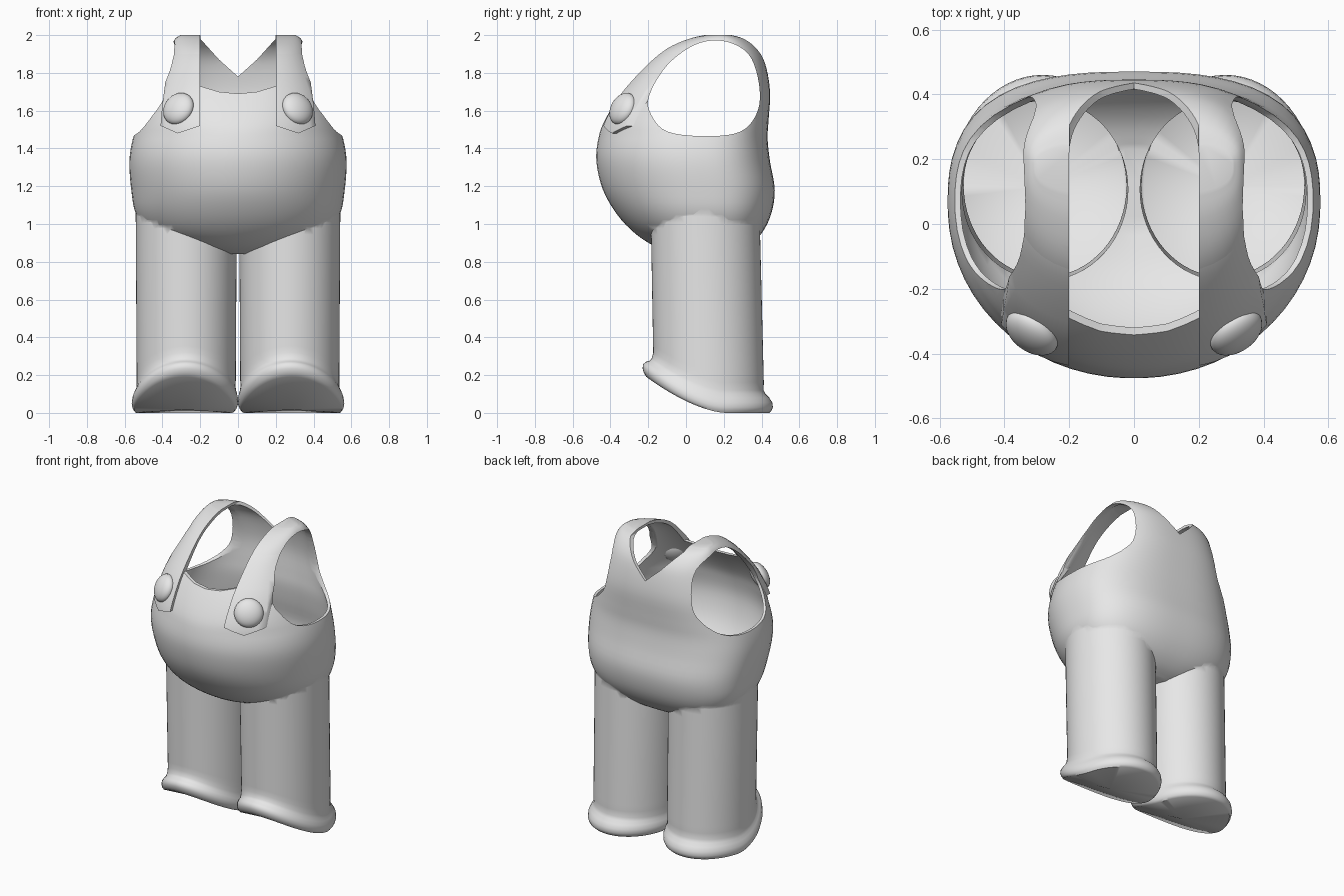
import bpy, bmesh, math
from mathutils import Vector

cube = bpy.data.objects.get("Cube")
if cube:
    bpy.data.objects.remove(cube, do_unlink=True)

grey = bpy.data.materials.new("plain_grey")
grey.use_nodes = True
grey.diffuse_color = (0.8, 0.8, 0.8, 1)
grey.node_tree.nodes["Principled BSDF"].inputs["Base Color"].default_value = (0.8, 0.8, 0.8, 1)

SEGMENTS = 64


def finish(bm, name):
    bmesh.ops.recalc_face_normals(bm, faces=bm.faces)
    mesh = bpy.data.meshes.new(name)
    bm.to_mesh(mesh)
    bm.free()
    mesh.materials.append(grey)
    obj = bpy.data.objects.new(name, mesh)
    bpy.context.collection.objects.link(obj)
    return obj


def activate(obj):
    bpy.ops.object.select_all(action='DESELECT')
    obj.select_set(True)
    bpy.context.view_layer.objects.active = obj


def combine(obj, other, operation, keep=False):
    activate(obj)
    mod = obj.modifiers.new("combine", 'BOOLEAN')
    mod.operation = operation
    mod.solver = 'EXACT'
    mod.object = other
    bpy.ops.object.modifier_apply(modifier=mod.name)
    if not keep:
        bpy.data.objects.remove(other, do_unlink=True)


def smooth(obj):
    activate(obj)
    bpy.ops.object.shade_smooth_by_angle(angle=math.radians(50))


def spline(keys, steps, closed=False):
    """Smooth curve through key tuples."""
    keys = [Vector(k) for k in keys]
    n = len(keys)
    pick = (lambda i: keys[i % n]) if closed else (lambda i: keys[max(0, min(n - 1, i))])
    out = []
    for i in range(n if closed else n - 1):
        a, b, c, d = (pick(i + k) for k in (-1, 0, 1, 2))
        for s in range(steps):
            t = s / steps
            out.append(b + (c - a) * t / 2 + (a * 2 - b * 5 + c * 4 - d) * t * t / 2
                       + (b * 3 - a - c * 3 + d) * t ** 3 / 2)
    return out if closed else out + [keys[-1]]


def loft(rings, name, low=None):
    """Skin closed rings; the low end may be a fan to a point."""
    bm = bmesh.new()
    loops = [[bm.verts.new(p) for p in ring] for ring in rings]
    for r, s in zip(loops, loops[1:]):
        for i in range(len(r)):
            j = (i + 1) % len(r)
            bm.faces.new((r[i], r[j], s[j], s[i]))
    bm.faces.new(loops[-1])
    if low is None:
        bm.faces.new(loops[0])
    else:
        tip = bm.verts.new(low)
        for i, v in enumerate(loops[0]):
            bm.faces.new((v, loops[0][(i + 1) % len(loops[0])], tip))
    return finish(bm, name)


def prism(outline, axis, start, end, name):
    """Extrude an outline along x (y,z outline) or y (x,z outline)."""
    def place(p, d):
        return (d, p[0], p[1]) if axis == 'x' else (p[0], d, p[1])
    return loft([[place(p, d) for p in outline] for d in (start, end)], name)


# Torso sections: height, half width, front, back
TORSO = [(.84, .10, -.03, .25), (.88, .30, -.16, .33), (.95, .47, -.27, .40),
         (1.05, .54, -.365, .45), (1.18, .565, -.44, .47), (1.33, .575, -.475, .445),
         (1.45, .557, -.465, .432), (1.55, .52, -.43, .437), (1.7, .452, -.335, .445),
         (1.85, .39, -.21, .42), (1.93, .36, -.115, .38), (1.98, .333, 0, .32), (2, .305, .09, .25)]
SECTIONS = [tuple(k) for k in spline(TORSO, 4)]


def torso(inset, name):
    rings = []
    for z, w, front, back in SECTIONS:
        # The front turns squarer towards the shoulders
        squareness = 2.05 + 0.95 * max(0, min(1, (z - 1.48) / 0.4))
        # A raised shell sinks away near the shoulders
        t = inset if inset > 0 else inset * max(-0.2, min(1, (1.9 - z) / 0.2))
        mid = front + 0.58 * (back - front)
        if inset > 0:
            z += t * (1.42 - z) / 0.58
        ring = []
        for i in range(SEGMENTS):
            a = math.tau * (i + 0.5) / SEGMENTS
            c, s = math.cos(a), math.sin(a)
            n = 2.7 if s > 0 else squareness
            r = (abs(c) ** n + abs(s) ** n) ** (-1 / n)
            depth = back - mid if s > 0 else mid - front
            ring.append((r * c * (w - t), mid + r * s * (depth - t), z))
        rings.append(ring)
    return loft(rings, name)


def hem_height(y):
    return 0.205 * max(0, (0.21 - y) / 0.44) ** 1.6


# Leg sections: height above the slanted hem, half width, half depth
HEM = [(0, .265, .325), (.012, .275, .338), (.03, .281, .345), (.055, .28, .342),
       (.08, .272, .326), (.1, .265, .306), (.12, .262, .296)]
LEG_TOP = 1.12


def leg(side, inset, name):
    y = 0.115
    top = LEG_TOP + inset * 4
    lift = 0.8 * inset

    def ring(cx, rx, ry, cy, height):
        pts = []
        for i in range(SEGMENTS):
            a = math.tau * i / SEGMENTS
            py = cy + (ry - inset) * math.sin(a)
            pts.append((side * cx + (rx - inset) * math.cos(a), py, height(py)))
        return pts

    rings = [ring(.284 - .08 * h, rx, ry, y, lambda py: hem_height(py) + h + lift)
             for h, rx, ry in HEM]
    for k in range(1, 25):
        f = k / 24
        rings.append(ring(.274, .262 + .006 * f, .293 - .005 * f, .12 - .02 * f,
                          lambda py: (hem_height(py) + .12 + lift) * (1 - f) + top * f))
    return loft(rings, name, low=(side * .284, y, hem_height(y) + lift))


# Cutter for both arm openings
ARM = [(-.195, 1.68), (-.185, 1.58), (-.1, 1.49), (.1, 1.465), (.29, 1.49), (.38, 1.6),
       (.385, 1.75), (.33, 1.9), (.2, 1.968), (.05, 1.95), (-.1, 1.84)]
arm_cutter = prism(spline(ARM, 5, closed=True), 'x', -1, 1, "arm_cutter")
arm_cutter.hide_render = True

# Hollow trousers: outer shape, then the inside, then the openings
overalls = torso(0, "overalls")
for side in (1, -1):
    combine(overalls, leg(side, 0, "leg"), 'UNION')
hollow = torso(0.017, "hollow")
for side in (1, -1):
    combine(hollow, leg(side, 0.011, "leg_hollow"), 'UNION')
combine(overalls, hollow, 'DIFFERENCE')
combine(overalls, arm_cutter, 'DIFFERENCE', keep=True)
bib = [(-.2, 2.2), (-.2, 1.73), (-.1, 1.7), (0, 1.69), (.1, 1.7), (.2, 1.73), (.2, 2.2)]
combine(overalls, prism(bib, 'y', -1, .22, "bib_cutter"), 'DIFFERENCE')
neck = [(-.199, 2.2), (-.199, 1.98), (-.1, 1.87), (0, 1.78), (.1, 1.87), (.199, 1.98), (.199, 2.2)]
combine(overalls, prism(neck, 'y', .1, 1, "neck_cutter"), 'DIFFERENCE')
smooth(overalls)

# Raised strap ends with pointed tabs, and round buttons
STRAP = [(.2, 1.52), (.32, 1.48), (.41, 1.52), (.402, 1.62), (.385, 1.75), (.37, 1.95), (.2, 1.95)]
for side, label in ((1, "left"), (-1, "right")):
    strap = torso(-0.022, label + "_strap_end")
    combine(strap, torso(0.008, "strap_core"), 'DIFFERENCE')
    outline = [(side * x, z) for x, z in STRAP]
    combine(strap, prism(outline, 'y', -1, .05, "strap_outline"), 'INTERSECT')
    combine(strap, arm_cutter, 'DIFFERENCE', keep=True)
    smooth(strap)

    bm = bmesh.new()
    bmesh.ops.create_uvsphere(bm, u_segments=32, v_segments=16, radius=1)
    button = finish(bm, label + "_button")
    button.scale = (.09, .09, .05)
    button.location = (side * .315, -.335, 1.61)
    button.rotation_euler = Vector((side * .52, -.74, .42)).to_track_quat('Z', 'Y').to_euler()
    smooth(button)

bpy.data.objects.remove(arm_cutter, do_unlink=True)
